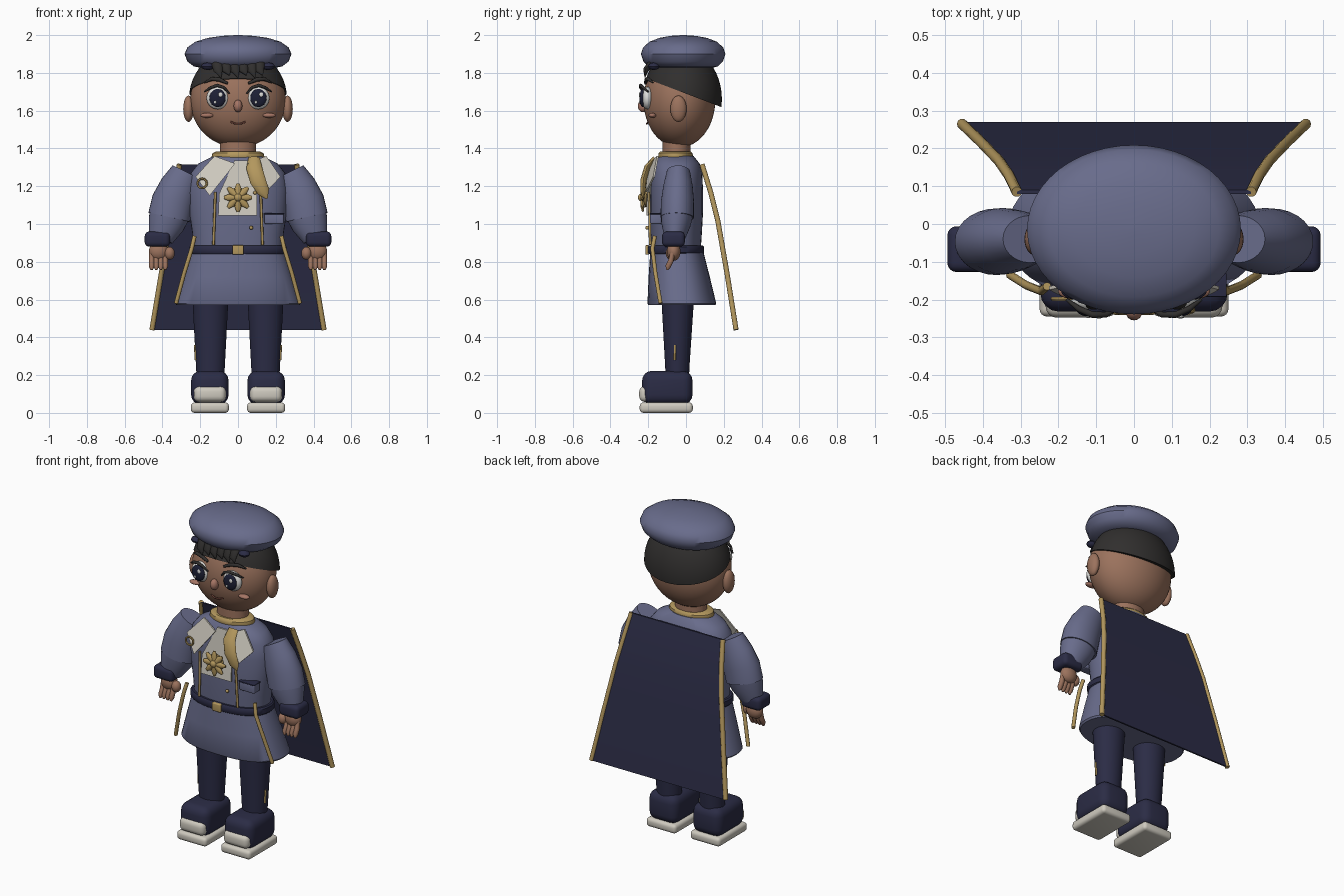
import bpy, bmesh, math
from mathutils import Vector

cube = bpy.data.objects.get("Cube")
if cube:
    bpy.data.objects.remove(cube, do_unlink=True)


def material(name, *rgb):
    m = bpy.data.materials.new(name)
    m.use_nodes = True
    m.diffuse_color = (*rgb, 1)
    node = next(n for n in m.node_tree.nodes if n.type == 'BSDF_PRINCIPLED')
    node.inputs["Base Color"].default_value = (*rgb, 1)
    return m


COAT = material("slate blue cloth", .14, .15, .26)
NAVY = material("navy cloth", .024, .025, .06)
SKIN = material("skin", .33, .17, .11)
HAIR = material("dark hair", .03, .028, .027)
GOLD = material("gold trim", .45, .31, .11)
CREAM = material("cream cloth", .62, .59, .52)
BLUSH = material("blush", .38, .18, .13)
WHITE = material("eye white", .72, .72, .70)
IRIS = material("iris", .012, .014, .035)
LIP = material("lip", .14, .05, .035)


def finish(bm, name, mat, angle=40):
    bmesh.ops.recalc_face_normals(bm, faces=bm.faces)
    me = bpy.data.meshes.new(name)
    bm.to_mesh(me)
    bm.free()
    me.materials.append(mat)
    me.shade_smooth()
    me.set_sharp_from_angle(angle=math.radians(angle))
    ob = bpy.data.objects.new(name, me)
    bpy.context.scene.collection.objects.link(ob)
    return ob


def skin_rings(bm, rings):
    """Bridge equal rings of points and cap both ends."""
    loops = [[bm.verts.new(p) for p in ring] for ring in rings]
    n = len(loops[0])
    for a, b in zip(loops, loops[1:]):
        for i in range(n):
            j = (i + 1) % n
            bm.faces.new((a[i], a[j], b[j], b[i]))
    bm.faces.new(loops[0])
    bm.faces.new(loops[-1])


def loft(name, mat, sections, x=0, power=2, n=40):
    """Stack of (z, half width, half depth, centre y) sections."""
    def curve(a, r):
        return r * math.copysign(abs(a) ** (2 / power), a)
    bm = bmesh.new()
    angles = [math.tau * i / n for i in range(n)]
    skin_rings(bm, [[(x + curve(math.cos(a), rx), cy + curve(math.sin(a), ry), z)
                     for a in angles] for z, rx, ry, cy in sections])
    return finish(bm, name, mat)


def tube(name, mat, path, radii, flat=1, n=10):
    """Tube along a path; flat scales its depth."""
    pts = [Vector(p) for p in path]
    if not isinstance(radii, (list, tuple)):
        radii = [radii] * len(pts)
    rings = []
    for i, (p, r) in enumerate(zip(pts, radii)):
        t = (pts[min(i + 1, len(pts) - 1)] - pts[max(i - 1, 0)]).normalized()
        u = t.cross(Vector((0, 1, 0))).normalized()
        v = t.cross(u)
        rings.append([p + r * (u * math.cos(a) + v * flat * math.sin(a))
                      for a in (math.tau * k / n for k in range(n))])
    bm = bmesh.new()
    skin_rings(bm, rings)
    return finish(bm, name, mat, 50)


def ball(name, mat, centre, size, cut=None, seg=24):
    bm = bmesh.new()
    bmesh.ops.create_uvsphere(bm, u_segments=seg, v_segments=seg // 2, radius=1)
    for v in bm.verts:
        v.co = Vector(c + s * k for c, s, k in zip(centre, size, v.co))
    if cut:
        bmesh.ops.bisect_plane(bm, geom=bm.verts[:] + bm.edges[:] + bm.faces[:],
                               plane_co=cut[0], plane_no=cut[1], clear_inner=True)
        bmesh.ops.holes_fill(bm, edges=[e for e in bm.edges if e.is_boundary])
    return finish(bm, name, mat)


def box(name, mat, low, high, bevel):
    bm = bmesh.new()
    bmesh.ops.create_cube(bm, size=1)
    for v in bm.verts:
        v.co = Vector(a + (b - a) * (k + .5) for a, b, k in zip(low, high, v.co))
    bmesh.ops.bevel(bm, geom=bm.edges[:], offset=bevel, segments=4, profile=.5, affect='EDGES')
    return finish(bm, name, mat)


def plate(name, mat, points, depth=.009):
    bm = bmesh.new()
    skin_rings(bm, [points, [(x, y - depth, z) for x, y, z in points]])
    return finish(bm, name, mat, 20)


# Head, hair and beret
ball("head", SKIN, (0, -.035, 1.655), (.253, .19, .25), seg=48)
ball("hair_cap", HAIR, (0, -.02, 1.66), (.26, .21, .27),
     cut=((0, 0, 1.69), (0, .38, 1)), seg=48)
loft("beret", COAT, [(1.825, .19, .15, -.015), (1.835, .235, .185, -.015), (1.86, .268, .21, -.015),
                     (1.9, .283, .224, -.015), (1.935, .268, .212, -.015), (1.965, .225, .178, -.015),
                     (1.985, .16, .127, -.015), (1.996, .085, .067, -.015), (2, .01, .01, -.015)], n=48)
for i, x in enumerate((-.11, -.065, -.02, .025, .07, .11)):
    drop = 1.775 + .012 * (i % 2)
    tube("fringe_tuft", HAIR, [(x, -.185, 1.85), (x + .005, -.213, 1.815), (x + .02, -.218, drop)],
         [.03, .025, .002], flat=.6)

# Face, mirrored
for s in (-1, 1):
    ball("ear", SKIN, (s * .262, -.04, 1.61), (.028, .043, .07))
    ball("eye", WHITE, (s * .107, -.205, 1.667), (.06, .032, .06))
    ball("iris", IRIS, (s * .108, -.23, 1.667), (.043, .016, .048))
    ball("eye_glint", WHITE, (s * .108 + .015, -.246, 1.685), (.011, .004, .013), seg=12)
    ball("eye_glint_low", WHITE, (s * .108 - .013, -.245, 1.645), (.007, .004, .008), seg=12)
    tube("upper_lash", HAIR, [(s * .045, -.225, 1.69), (s * .075, -.24, 1.723), (s * .11, -.24, 1.734),
                              (s * .145, -.225, 1.722), (s * .178, -.2, 1.7)], [.004, .008, .009, .008, .004])
    tube("eyebrow", HAIR, [(s * .055, -.215, 1.745), (s * .1, -.21, 1.765), (s * .14, -.2, 1.768),
                           (s * .178, -.175, 1.748)], [.007, .011, .01, .004])
    ball("cheek_mark", BLUSH, (s * .165, -.178, 1.575), (.036, .02, .013))
    ball("beret_knot", NAVY, (s * .16, -.17, 1.835), (.035, .03, .02), seg=12)
ball("nose", BLUSH, (0, -.228, 1.625), (.023, .027, .033))
tube("mouth", LIP, [(-.04, -.2, 1.541), (-.015, -.207, 1.531), (.015, -.207, 1.531), (.04, -.2, 1.541)], .005)

# Neck, coat and belt
loft("neck", SKIN, [(1.33, .095, .075, -.05), (1.45, .095, .075, -.05)])
loft("collar_band", GOLD, [(1.34, .135, .085, -.055), (1.355, .14, .092, -.055),
                           (1.375, .135, .09, -.055), (1.385, .115, .08, -.055)])
loft("coat_body", COAT, [(.86, .235, .13, -.052), (.95, .242, .136, -.052), (1.06, .258, .14, -.05),
                         (1.18, .265, .14, -.05), (1.27, .25, .134, -.048), (1.32, .21, .12, -.048),
                         (1.36, .13, .09, -.05)], power=2.3)
loft("coat_skirt", COAT, [(.57, .325, .177, -.022), (.58, .333, .182, -.022), (.72, .29, .162, -.036),
                          (.87, .243, .138, -.05)], power=2.4)
loft("belt", NAVY, [(.84, .25, .143, -.053), (.848, .257, .149, -.053), (.878, .257, .149, -.053),
                    (.886, .25, .143, -.053)], power=2.3)
box("belt_buckle", GOLD, (-.03, -.215, .838), (.03, -.195, .888), .006)

# Bib, lapels, tie and chest ornaments
plate("bib", CREAM, [(-.02, -.165, 1.335), (.055, -.165, 1.335), (.1, -.198, 1.2), (.1, -.2, 1.045),
                     (-.105, -.2, 1.045), (-.1, -.198, 1.16)])
plate("right_lapel", CREAM, [(-.125, -.145, 1.36), (-.225, -.165, 1.25), (-.15, -.205, 1.15),
                             (-.015, -.19, 1.32)])
plate("left_lapel", CREAM, [(.15, -.145, 1.36), (.225, -.165, 1.25), (.15, -.205, 1.17),
                            (.05, -.19, 1.32)])
tube("neck_tie", GOLD, [(.085, -.165, 1.35), (.085, -.205, 1.3), (.105, -.225, 1.23),
                        (.135, -.228, 1.17), (.152, -.225, 1.135)], [.03, .042, .042, .032, .006], flat=.4)
ball("brooch_disc", GOLD, (0, -.213, 1.14), (.052, .012, .052))
for i in range(8):
    a = math.tau * i / 8
    tip = Vector((math.cos(a) * .075, -.228, 1.14 + math.sin(a) * .075))
    tube("brooch_ray", GOLD, [(0, -.235, 1.14), tuple(tip.lerp((0, -.235, 1.14), .35)), tuple(tip)],
         [.008, .018, .008], flat=.6)
ball("brooch_centre", GOLD, (0, -.238, 1.14), (.02, .016, .02))
ring = [(-.19 + .025 * math.cos(a), -.198, 1.215 + .025 * math.sin(a))
        for a in (math.tau * i / 12 for i in range(13))]
tube("lapel_ring", GOLD, ring, .006, n=6)
for x, z in ((.07, .98), (.09, 1.2), (.09, 1.165)):
    ball("coat_button", GOLD, (x, -.205, z), (.01, .01, .01), seg=12)
box("pocket", COAT, (.14, -.19, 1.0), (.242, -.13, 1.055), .008)
box("pocket_flap", NAVY, (.137, -.193, 1.05), (.245, -.13, 1.057), .003)

# Gold piping, arms, legs and shoes, mirrored
for s in (-1, 1):
    tube("chest_piping", GOLD, [(s * .12, -.198, 1.17), (s * .125, -.192, 1.03), (s * .13, -.19, .89)], .007)
    tube("skirt_piping", GOLD, [(s * .23, -.165, .935), (s * .245, -.178, .87), (s * .285, -.162, .74),
                                (s * .328, -.135, .58)], .011)
    tube("upper_sleeve", COAT, [(s * .275, -.04, 1.275), (s * .312, -.042, 1.2), (s * .345, -.045, 1.12),
                                (s * .364, -.047, 1.035)], [.08, .1, .112, .113], flat=.78, n=28)
    tube("lower_sleeve", COAT, [(s * .36, -.047, 1.06), (s * .38, -.053, 1.0), (s * .41, -.06, .92)],
         [.108, .098, .066], flat=.8, n=28)
    box("cuff", NAVY, (s * .427 - .067, -.127, .88), (s * .427 + .067, -.006, .96), .024)
    ball("palm", SKIN, (s * .42, -.065, .855), (.052, .036, .05))
    ball("thumb", SKIN, (s * .362, -.08, .845), (.027, .027, .034))
    for i in range(4):
        x = s * (.385 + i * .024)
        tube("finger", SKIN, [(x, -.07, .85), (x, -.08, .805), (x, -.095, .775), (x, -.1, .757)],
             [.013, .015, .015, .006])
    loft("leg", NAVY, [(.18, .073, .062, -.046), (.24, .076, .064, -.046), (.6, .095, .086, -.044)], x=s * .146)
    tube("leg_stripe", GOLD, [(s * .224, -.06, .28), (s * .227, -.058, .36)], .006)
    box("shoe", NAVY, (s * .149 - .099, -.232, .045), (s * .149 + .099, .034, .222), .05)
    box("toe_cap", CREAM, (s * .149 - .085, -.248, .058), (s * .149 + .085, -.16, .142), .03)
    box("sole", CREAM, (s * .149 - .101, -.245, .0), (s * .149 + .101, .036, .055), .02)

# Cape with gold edges
rows = [(.31, .08, 1.315), (.332, .125, 1.17), (.358, .163, 1.02), (.405, .212, .74), (.455, .26, .44)]
bm = bmesh.new()
skin_rings(bm, [[(-w, y, z), (w, y, z), (w, y + .01, z), (-w, y + .01, z)] for w, y, z in rows])
finish(bm, "cape", NAVY)
for s in (-1, 1):
    tube("cape_edge", GOLD, [(s * w, y + .005, z) for w, y, z in rows], .014)
